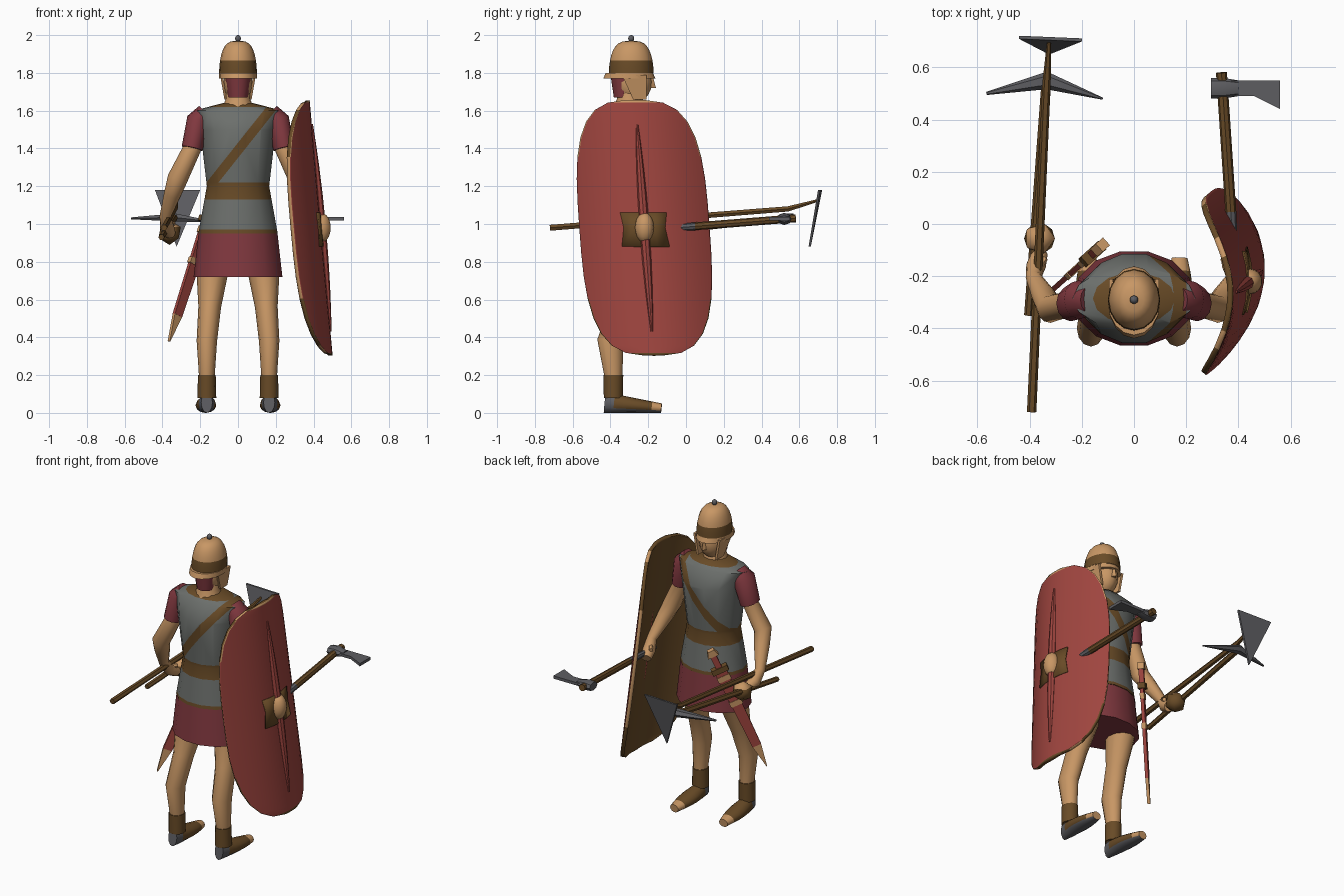
import bpy, bmesh, math
from mathutils import Vector, Matrix

if "Cube" in bpy.data.objects:
    bpy.data.objects.remove(bpy.data.objects["Cube"])


def material(name, red, green, blue):
    made = bpy.data.materials.new(name)
    made.use_nodes = True
    colour = (red, green, blue, 1)
    made.diffuse_color = colour
    made.node_tree.nodes["Principled BSDF"].inputs["Base Color"].default_value = colour
    return made


TAN = material("tan", .58, .31, .13)
BROWN = material("leather brown", .14, .07, .02)
RED = material("shield red", .35, .06, .05)
CLOTH = material("cloth red", .22, .04, .05)
GREY = material("mail grey", .15, .16, .15)
STEEL = material("dark steel", .11, .11, .12)
parts = []


def finish(name, bm, materials, rule=None, closed=True):
    """Turn a bmesh into an object; rule(face centre) picks the material."""
    if closed:
        bmesh.ops.recalc_face_normals(bm, faces=bm.faces)
    for face in bm.faces:
        face.smooth = True
        if rule:
            face.material_index = int(rule(face.calc_center_median()))
    mesh = bpy.data.meshes.new(name)
    bm.to_mesh(mesh)
    bm.free()
    for entry in materials:
        mesh.materials.append(entry)
    part = bpy.data.objects.new(name, mesh)
    bpy.context.collection.objects.link(part)
    parts.append(part)
    return part


def bridge(bm, rows, loop):
    for low, high in zip(rows, rows[1:]):
        for k in range(len(low) if loop else len(low) - 1):
            j = (k + 1) % len(low)
            bm.faces.new((low[k], low[j], high[j], high[k]))


def tube_mesh(path, radii, sides):
    """Capped rings along a path; each radius is a number or (width, depth)."""
    bm = bmesh.new()
    path = [Vector(point) for point in path]
    rings = []
    for i, (centre, radius) in enumerate(zip(path, radii)):
        wide, deep = radius if isinstance(radius, tuple) else (radius, radius)
        along = (path[min(i + 1, len(path) - 1)] - path[max(i - 1, 0)]).normalized()
        guide = Vector((0, 1, 0)) if abs(along.x) > .8 else Vector((1, 0, 0))
        across = (guide - along * along.dot(guide)).normalized()
        up = along.cross(across)
        angles = [math.tau * k / sides for k in range(sides)]
        rings.append([bm.verts.new(centre + across * wide * math.cos(a) + up * deep * math.sin(a))
                      for a in angles])
    bridge(bm, rings, True)
    bm.faces.new(rings[0])
    bm.faces.new(rings[-1])
    return bm


def tube(name, path, radii, *materials, rule=None, sides=12):
    return finish(name, tube_mesh(path, radii, sides), materials, rule)


def ball(name, centre, size, *materials):
    bm = bmesh.new()
    bmesh.ops.create_uvsphere(bm, u_segments=14, v_segments=10, radius=1)
    bmesh.ops.transform(bm, matrix=Matrix.LocRotScale(centre, None, Vector(size)), verts=bm.verts)
    return finish(name, bm, materials)


def plate(name, outline, depth, colour):
    """Flat outline thickened evenly along the depth vector."""
    bm = bmesh.new()
    depth = Vector(depth)
    rows = [[bm.verts.new(Vector(point) + depth * side) for point in outline] for side in (-.5, .5)]
    bridge(bm, rows, True)
    for row in rows:
        bm.faces.new(row)
    return finish(name, bm, [colour])


# Torso: mail with belt, hem, collar and diagonal strap cut into it
BODY_Y = -.285
BELT_LOW, BELT_HIGH, HEM, COLLAR = 1.13, 1.22, .97, 1.62
levels = [.95, 1.2, 1.5, 1.6, 1.64]
girths = [(.21, .17), (.165, .145), (.2, .175), (.235, .12), (.08, .08)]
torso = tube_mesh([(0, BODY_Y, z) for z in levels], girths, 14)
strap_middle = Vector((0, BODY_Y, 1.39))
strap_across = Vector((.78, 0, -.62))
STRAP_HALF = .025
up = Vector((0, 0, 1))
cuts = [(up * z, up) for z in (BELT_LOW, BELT_HIGH, HEM, COLLAR)]
cuts += [(strap_middle + strap_across * side, strap_across) for side in (-STRAP_HALF, STRAP_HALF)]
for point, normal in cuts:
    geometry = torso.verts[:] + torso.edges[:] + torso.faces[:]
    bmesh.ops.bisect_plane(torso, geom=geometry, plane_co=point, plane_no=normal)


def is_leather(c):
    on_strap = c.z > BELT_HIGH and abs((c - strap_middle).dot(strap_across)) < STRAP_HALF
    return on_strap or c.z < HEM or BELT_LOW < c.z < BELT_HIGH or c.z > COLLAR


finish("torso_mail", torso, [GREY, BROWN], is_leather)
tube("tunic_skirt", [(0, BODY_Y, .72), (0, BODY_Y, .96)], [(.235, .185), (.208, .165)], CLOTH, sides=14)

# Head and neck
tube("neck", [(0, -.3, 1.6), (0, -.3, 1.66), (0, -.29, 1.75)], [.09, .065, .06], TAN)
ball("head", (0, -.28, 1.75), (.078, .1, .11), TAN)
tube("nose", [(0, -.185, 1.72), (0, -.185, 1.78)], [(.015, .026), (.007, .01)], TAN, sides=4)
tube("neck_lining", [(0, -.33, 1.67), (0, -.33, 1.79)], [.052, .07], CLOTH)
for side in (-1, 1):
    top, low = side * .088, side * .065
    plate("cheek_guard", [(top, -.34, 1.79), (top, -.21, 1.79), (low, -.21, 1.66), (low, -.28, 1.66)],
          (.014, 0, 0), TAN)

# Helmet: rounded bowl with a painted band, a long brim and a knob
BOWL_BASE, BOWL_RISE = 1.8, .17
turns = [math.pi / 2 * i / 8 for i in range(9)]
tube("helmet_bowl", [(0, -.29, BOWL_BASE + BOWL_RISE * math.sin(a)) for a in turns],
     [(.1 * math.cos(a) ** .6, .118 * math.cos(a) ** .6) for a in turns], TAN, BROWN,
     rule=lambda c: BOWL_BASE < c.z < BOWL_BASE + BOWL_RISE * math.sin(turns[2]), sides=16)
tube("helmet_brim", [(0, -.3, 1.77), (0, -.3, BOWL_BASE)], [(.1, .138), (.1, .125)], TAN, sides=16)
ball("helmet_knob", (0, -.29, 1.982), (.016, .016, .018), STEEL)


def foot_colour(c):
    if c.z < .02 or c.y < -.37:
        return 2
    return c.y < -.2


# Limbs, mirrored
steps = [i / 6 for i in range(7)]
for side, label in ((1, "left_"), (-1, "right_")):
    def joint(x, y, z):
        return Vector((side * x, y, z))

    ankle, shin, calf = joint(.165, -.385, .08), joint(.165, -.385, .2), joint(.165, -.4, .38)
    knee, hip = joint(.15, -.34, .56), joint(.135, BODY_Y, .76)
    tube(label + "leg", [ankle, shin, calf, knee, hip],
         [.04, (.042, .048), (.054, .07), (.06, .066), (.086, .1)], TAN)
    tube(label + "boot_cuff", [ankle, shin], [.05, (.047, .053)], BROWN)
    heights = [.055 - .03 * t for t in steps]
    tube(label + "foot", [joint(.165 + .01 * t, -.43 + .3 * t, h) for t, h in zip(steps, heights)],
         [(.03 + .025 * math.sin(math.pi * t), h) for t, h in zip(steps, heights)],
         TAN, BROWN, STEEL, rule=foot_colour)

    neck_side, shoulder = joint(.17, -.29, 1.59), joint(.21, -.29, 1.55)
    sleeve_end, elbow = joint(.243, -.305, 1.4), joint(.32, -.325, 1.24)
    wrist, palm, fingers = joint(.385, -.205, 1.04), joint(.375, -.16, .98), joint(.36, -.11, .95)
    tube(label + "sleeve", [neck_side, shoulder, sleeve_end], [.05, (.062, .075), (.056, .068)], CLOTH)
    tube(label + "arm", [shoulder, sleeve_end, elbow, elbow.lerp(wrist, .4), wrist, palm, fingers],
         [.04, .048, .054, .046, .03, .038, .03], TAN)
    tube(label + "thumb", [wrist.lerp(palm, .5), joint(.34, -.13, 1)], [.02, .012], TAN, sides=6)

# Shield: a leaning curved board with rounded ends
MIDDLE, HALF_TALL, HALF_WIDE, BOW = .98, .676, .345, .145


def shield_point(u, v, lift=0):
    return Vector((.44 + lift - .09 * v - BOW * (u / HALF_WIDE) ** 2, u - .22 - .072 * v, MIDDLE + v))


def half_width(v):
    return HALF_WIDE * (1 - abs(v / HALF_TALL) ** 3.2) ** .31


def board(name, columns, rows, width, lift, materials, rule, thickness):
    bm = bmesh.new()
    grid = [[bm.verts.new(shield_point(u * width(v), v, lift)) for u in columns] for v in rows]
    bridge(bm, grid, False)
    part = finish(name, bm, materials, rule, closed=False)
    solid = part.modifiers.new("thickness", "SOLIDIFY")
    solid.thickness, solid.offset = thickness, -1
    solid.material_offset, solid.material_offset_rim = 2, 1


def worn_rim(c):
    """Corners of the rim are worn: tan at the top, brown at the bottom."""
    v = c.z - MIDDLE
    u = c.y - shield_point(0, v).y
    if abs(v) < HALF_TALL * .5 or abs(u) < .95 * half_width(v) and abs(v) < .97 * HALF_TALL:
        return 0
    return 1 if v > 0 else 2


swing = [math.sin(math.pi / 2 * k / 8) for k in range(-8, 9)]
board("shield_board", swing[::2] if len(swing) < 9 else swing, [v * HALF_TALL * .999 for v in swing],
      half_width, 0, [RED, TAN, BROWN], worn_rim, .022)
board("shield_boss_plate", [-1, -.5, 0, .5, 1], [-.1, 0, .08], lambda v: .11 + abs(v) / 6, .006,
      [BROWN], None, .008)
ridge = [math.pi * i / 10 for i in range(11)]
tube("shield_spine", [shield_point(0, -.55 * math.cos(a)) for a in ridge],
     [.006 + .02 * math.sin(a) ** 2 for a in ridge], RED, sides=8)
ball("shield_boss", shield_point(0, 0), (.052, .05, .08), TAN)

# Hand axe pushed forward past the shield
axe_start, axe_end = Vector((.39, -.24, .965)), Vector((.335, .58, 1.03))
axe_grip = axe_start.lerp(axe_end, .35)
tube("axe_handle", [axe_grip, axe_end], [.021, .021], BROWN, sides=8)
tube("axe_grip", [axe_start, axe_grip], [.014, .021], STEEL, sides=8)
tube("axe_socket", [(.295, .52, 1.027), (.34, .52, 1.027), (.4, .52, 1.027)],
     [(.04, .026), (.04, .032), (.03, .016)], STEEL, sides=8)
plate("axe_blade", [(x, y, 1.027) for x, y in ((.37, .55), (.56, .55), (.56, .44), (.46, .49), (.37, .49))],
      (0, 0, .018), STEEL)

# Hoe and pick carried together
hoe_end, hoe_bend, hoe_tip = Vector((-.392, -.72, .98)), Vector((-.335, .54, 1.08)), Vector((-.325, .7, 1.125))
tube("hoe_shaft", [hoe_end, hoe_bend, hoe_tip], [.018, .016, .008], BROWN, sides=6)
plate("hoe_blade", [(-.44, .715, 1.18), (-.2, .705, 1.18), (-.325, .655, .88)], (0, .012, 0), STEEL)
pick_end, pick_eye = Vector((-.405, -.35, .93)), Vector((-.335, .55, 1.035))
tube("pick_shaft", [pick_end, pick_eye], [.016, .019], BROWN, sides=6)
tube("pick_head", [(-.565, .5, 1.03), pick_eye, (-.12, .48, 1.01)], [.006, (.034, .024), .004], STEEL, sides=6)
knot = bmesh.new()
bmesh.ops.create_icosphere(knot, subdivisions=1, radius=.066)
bmesh.ops.translate(knot, vec=(-.362, -.055, .955), verts=knot.verts)
finish("carrying_knot", knot, [BROWN, TAN], lambda c: c.z > .99)

# Sheathed sword hanging at the hip, laid out along its own slanted line
mouth, tip = Vector((-.165, -.12, 1)), Vector((-.365, -.3, .38))
flat = (tip - mouth).cross(up).normalized()
across = flat.cross(tip - mouth).normalized()
for name, start, end, wide, narrow, thick, colour in (
        ("scabbard", 0, .78, .036, .027, .02, RED), ("scabbard_tip", .78, 1, .027, .002, .018, TAN),
        ("upper_band", .04, .09, .04, .04, .026, TAN), ("lower_band", .3, .35, .038, .038, .026, TAN),
        ("sword_guard", -.05, 0, .05, .05, .045, BROWN), ("sword_grip", -.17, -.05, .018, .018, .03, RED),
        ("sword_pommel", -.23, -.17, .02, .034, .04, TAN)):
    high, low = mouth.lerp(tip, start), mouth.lerp(tip, end)
    plate(name, [high + across * wide, high - across * wide, low - across * narrow, low + across * narrow],
          flat * thick, colour)

# Smooth shading with crisp hard edges
for part in parts:
    part.select_set(True)
bpy.context.view_layer.objects.active = parts[0]
bpy.ops.object.shade_smooth_by_angle(angle=math.radians(42))
